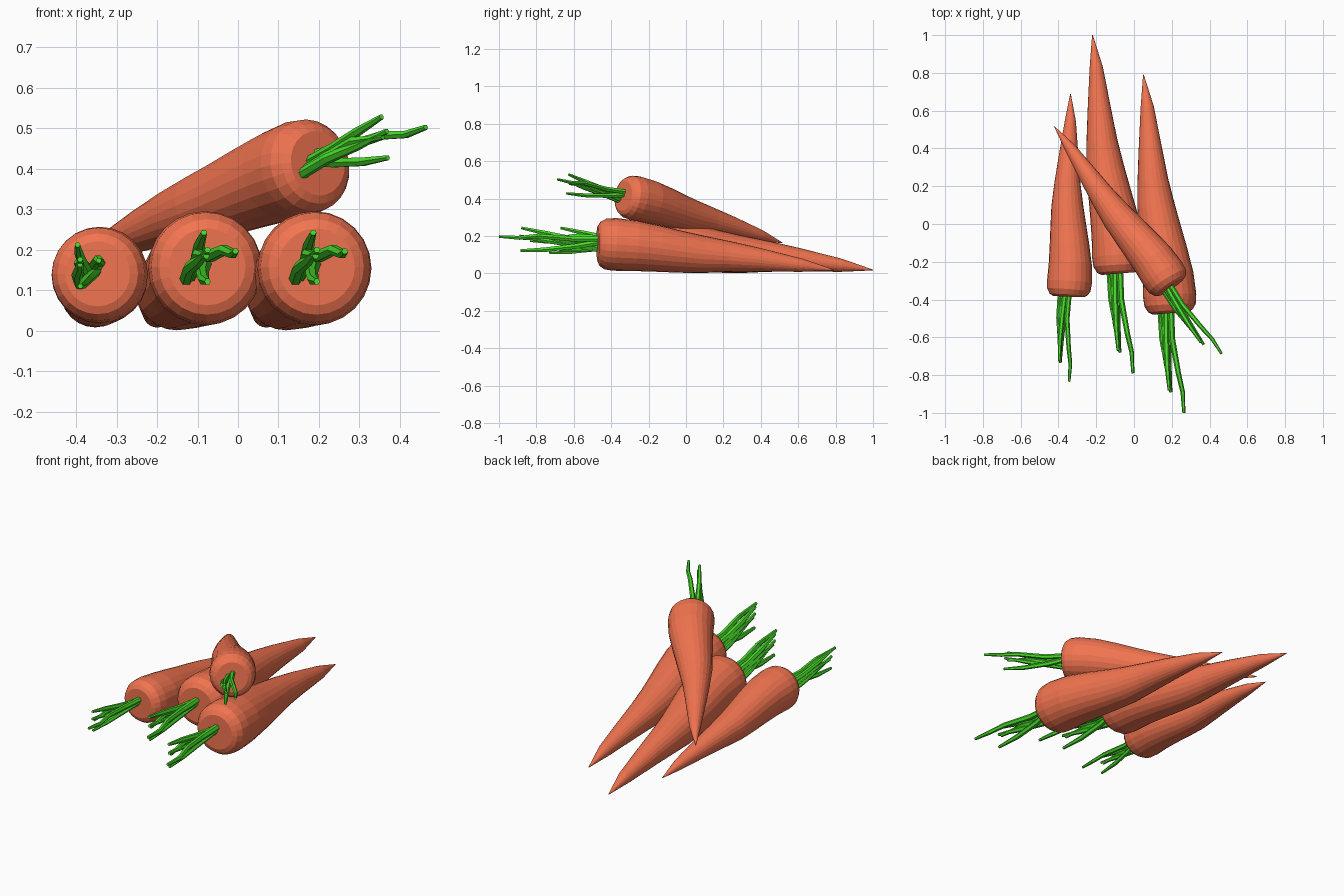
import bpy, bmesh
from math import radians, cos, sin, pi
from mathutils import Vector, Matrix

if "Cube" in bpy.data.objects:
    bpy.data.objects.remove(bpy.data.objects["Cube"])


def material(name, rgb):
    m = bpy.data.materials.new(name)
    m.diffuse_color = (*rgb, 1)
    m.use_nodes = True
    m.node_tree.nodes["Principled BSDF"].inputs["Base Color"].default_value = m.diffuse_color
    return m


orange = material("carrot_orange", (0.88, 0.175, 0.08))
green = material("stalk_green", (0.07, 0.73, 0.025))

# Root stations: x, y, z of the centre and the radius, from crown to tip
ROOT = [(-.076, -.262, .158, .095), (-.077, -.25, .158, .118), (-.079, -.22, .157, .136),
        (-.081, -.17, .155, .141), (-.09, -.06, .147, .135), (-.110, .06, .132, .124),
        (-.132, .18, .115, .112), (-.153, .30, .101, .100), (-.170, .44, .090, .082),
        (-.183, .60, .073, .063), (-.200, .83, .043, .035), (-.22, 1.0, .018, .002)]

# Leaf stalks: bent paths that grow out of the crown
STALKS = [
    [(-.075, -.23, .185), (-.068, -.40, .185), (-.035, -.58, .20), (-.012, -.68, .19), (-.006, -.79, .197)],
    [(-.10, -.23, .16), (-.10, -.40, .185), (-.095, -.54, .215), (-.084, -.67, .243)],
    [(-.13, -.23, .122), (-.12, -.40, .155), (-.095, -.54, .175), (-.075, -.68, .20)],
    [(-.08, -.23, .17), (-.088, -.38, .145), (-.085, -.54, .127), (-.075, -.675, .122)],
    [(-.12, -.23, .13), (-.105, -.38, .165), (-.10, -.52, .19), (-.078, -.66, .185)],
]
STALK_R = [.017, .016, .014, .012, .008]
PIVOT = Vector((-.075, -.26, .157))


def tube(bm, points, radii, sides):
    """Closed tube with rings square to the path."""
    pts = [Vector(p) for p in points]
    rings = []
    for i, (p, r) in enumerate(zip(pts, radii)):
        t = (pts[min(i + 1, len(pts) - 1)] - pts[max(i - 1, 0)]).normalized()
        u = t.cross(Vector((0, 0, 1))).normalized()
        v = u.cross(t)
        rings.append([bm.verts.new(p + r * (cos(a) * u + sin(a) * v))
                      for a in (2 * pi * k / sides for k in range(sides))])
    for a, b in zip(rings, rings[1:]):
        for k in range(sides):
            j = (k + 1) % sides
            bm.faces.new((a[k], a[j], b[j], b[k]))
    bm.faces.new(rings[0])
    bm.faces.new(rings[-1])


def add_object(name, bm, matrix, mat):
    bmesh.ops.transform(bm, matrix=matrix, verts=bm.verts)
    bmesh.ops.recalc_face_normals(bm, faces=bm.faces)
    mesh = bpy.data.meshes.new(name)
    bm.to_mesh(mesh)
    bm.free()
    mesh.materials.append(mat)
    ob = bpy.data.objects.new(name, mesh)
    bpy.context.collection.objects.link(ob)


def carrot(name, crown, scale=1, yaw=0, pitch=0):
    m = (Matrix.Translation(crown) @ Matrix.Rotation(radians(yaw), 4, 'Z')
         @ Matrix.Rotation(radians(pitch), 4, 'X') @ Matrix.Scale(scale, 4)
         @ Matrix.Translation(-PIVOT))
    bm = bmesh.new()
    tube(bm, [s[:3] for s in ROOT], [s[3] for s in ROOT], 24)
    add_object(name + "_root", bm, m, orange)
    bm = bmesh.new()
    for path in STALKS:
        tube(bm, path, STALK_R[:len(path) - 1] + [STALK_R[-1]], 6)
    add_object(name + "_stalks", bm, m, green)


# Three carrots on the ground and one lying across them
carrot("middle_carrot", PIVOT)
carrot("right_carrot", PIVOT + Vector((.27, -.21, 0)))
carrot("left_carrot", (-.346, -.383, .14), .845, -7.1)
carrot("top_carrot", (.197, -.332, .413), .845, 29.4, -7.2)
